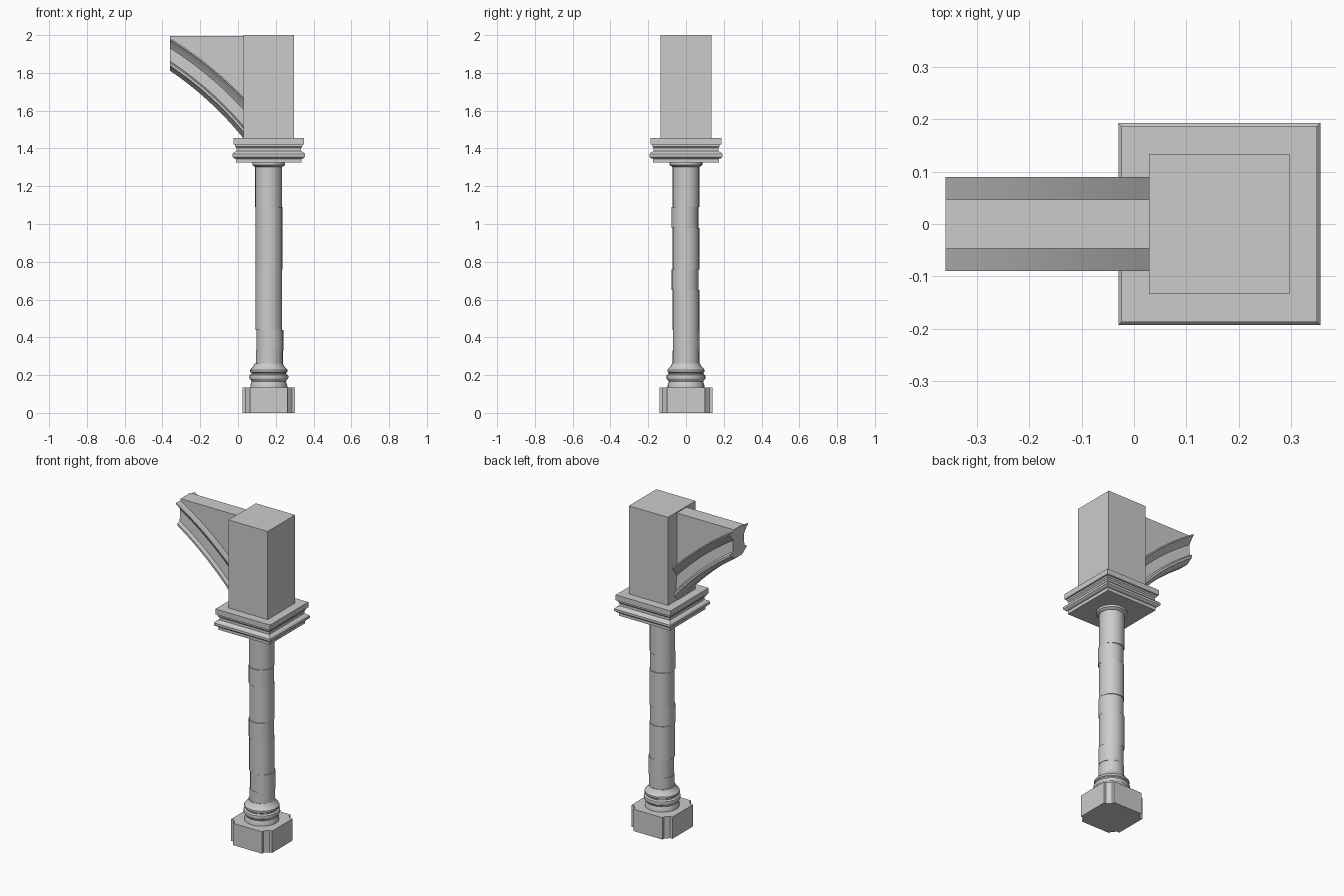
import bpy, bmesh, math

cube = bpy.data.objects.get("Cube")
if cube:
    bpy.data.objects.remove(cube, do_unlink=True)

stone = bpy.data.materials.new("grey stone")
stone.use_nodes = True
stone.diffuse_color = (0.6, 0.6, 0.6, 1)
stone.node_tree.nodes["Principled BSDF"].inputs["Base Color"].default_value = (0.6, 0.6, 0.6, 1)

CX = 0.163                       # column axis
X0, X1 = -0.36, 0.03             # span of the arch piece
ARC_X, ARC_Z, ARC_R = -1.372, 0.323, 1.80


def loft(name, rings, smooth=False):
    """Skin a list of equal closed rings and cap both ends."""
    bm = bmesh.new()
    loops = [[bm.verts.new(p) for p in ring] for ring in rings]
    n = len(loops[0])
    for a, b in zip(loops, loops[1:]):
        for i in range(n):
            j = (i + 1) % n
            bm.faces.new((a[i], a[j], b[j], b[i]))
    bm.faces.new(loops[0][::-1])
    bm.faces.new(loops[-1])
    bmesh.ops.recalc_face_normals(bm, faces=bm.faces)
    mesh = bpy.data.meshes.new(name)
    bm.to_mesh(mesh)
    bm.free()
    mesh.materials.append(stone)
    obj = bpy.data.objects.new(name, mesh)
    bpy.context.collection.objects.link(obj)
    if smooth:
        bpy.ops.object.select_all(action="DESELECT")
        obj.select_set(True)
        bpy.context.view_layer.objects.active = obj
        bpy.ops.object.shade_smooth_by_angle(angle=math.radians(30))
    return obj


def turned(name, profile, sides=24, dx=0.0, dy=0.0):
    """Round part from (radius, z) points."""
    turn = [2 * math.pi * i / sides for i in range(sides)]
    return loft(name, [[(CX + dx + r * math.cos(a), dy + r * math.sin(a), z) for a in turn]
                       for r, z in profile], True)


def squared(name, profile):
    """Square part from (half width, z) points."""
    corners = ((-1, -1), (1, -1), (1, 1), (-1, 1))
    return loft(name, [[(CX + h * sx, h * sy, z) for sx, sy in corners] for h, z in profile])


def arc_z(x, offset):
    return ARC_Z + math.sqrt((ARC_R + offset) ** 2 - (x - ARC_X) ** 2)


# Plinth: square block with stepped, chamfered corners
corner = [(0.14, -0.1), (0.14, 0.1), (0.124, 0.1), (0.1, 0.124), (0.1, 0.14)]
outline = []
for k in range(4):
    c, s = round(math.cos(k * math.pi / 2)), round(math.sin(k * math.pi / 2))
    outline += [(CX + x * c - y * s, x * s + y * c) for x, y in corner[:4]]
    x, y = corner[4]
    if k < 0:
        outline.append((x, y))
# each side's first point is the previous corner's last point
loft("plinth", [[(x, y, z) for x, y in outline] for z in (0, 0.135)])

# Moulded column base
turned("column_base", [(0.098, 0.13), (0.098, 0.145), (0.091, 0.165), (0.094, 0.172), (0.102, 0.18),
                       (0.104, 0.19), (0.102, 0.2), (0.092, 0.206), (0.092, 0.212), (0.099, 0.217),
                       (0.099, 0.228), (0.092, 0.236), (0.082, 0.245), (0.074, 0.262)])

# Shaft drums, each slightly out of line
seams = [0.25, 0.33, 0.44, 0.65, 0.76, 0.98, 1.09, 1.32]
shifts = [(0.003, 0.0), (0.006, 0.001), (0, 0), (0, -0.005), (0.001, 0.0), (0.001, -0.006), (-0.001, 0)]
for i, (dx, dy) in enumerate(shifts):
    turned(f"shaft_drum_{i + 1}", [(0.071, seams[i]), (0.071, seams[i + 1])], 24, dx, dy)

# Capital: round collar and square mouldings
turned("collar", [(0.073, 1.303), (0.087, 1.312), (0.087, 1.33)])
squared("capital", [(0.174, 1.325), (0.174, 1.345), (0.184, 1.348), (0.193, 1.356), (0.193, 1.37),
                    (0.186, 1.378), (0.171, 1.386), (0.171, 1.402), (0.178, 1.41), (0.178, 1.42),
                    (0.187, 1.422), (0.187, 1.455)])

# Pier above the capital
squared("pier", [(0.134, 1.455), (0.134, 2.0)])

# Arch rib: moulded section (half width, radial offset) swept along the curve
half = [(0.035, 0), (0.065, 0.018), (0.077, 0.022), (0.077, 0.034), (0.056, 0.042),
        (0.052, 0.1), (0.062, 0.112), (0.084, 0.134), (0.09, 0.138), (0.09, 0.145)]
section = half + [(-y, r) for y, r in reversed(half)]
steps = 14
xs = [X0 + (X1 - X0) * i / steps for i in range(steps + 1)]
rib = loft("arch_rib", [[(x, y, arc_z(x, r)) for y, r in section] for x in xs], True)

# Spandrel wall filling above the rib
loft("spandrel", [[(x, -0.047, arc_z(x, 0.12)), (x, 0.047, arc_z(x, 0.12)),
                   (x, 0.047, 1.994), (x, -0.047, 1.994)] for x in xs])
